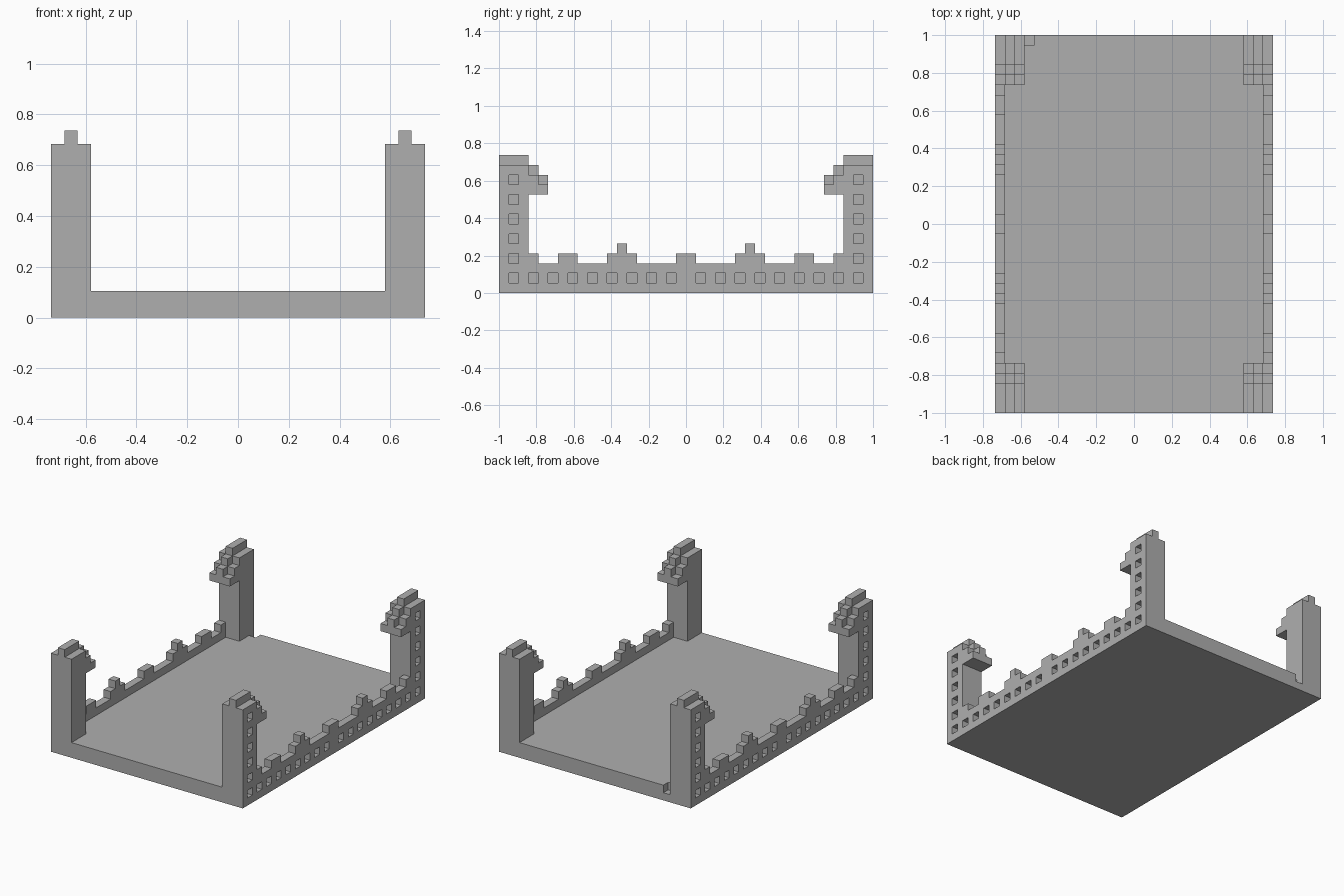
import bpy
from math import radians

cube = bpy.data.objects.get("Cube")
if cube:
    bpy.data.objects.remove(cube, do_unlink=True)

U = 2 / 38  # one block; all dimensions below are in blocks

stone = bpy.data.materials.new("grey_stone")
stone.use_nodes = True
stone.diffuse_color = (0.43, 0.43, 0.43, 1)
stone.node_tree.nodes["Principled BSDF"].inputs["Base Color"].default_value = stone.diffuse_color


def link(name, mesh):
    obj = bpy.data.objects.new(name, mesh)
    bpy.context.collection.objects.link(obj)
    mesh.materials.clear()
    mesh.materials.append(stone)
    return obj


def slab(name, loops, x):
    """One-block-thick plate centred on x, from (y, z) loops; inner loops become holes."""
    curve = bpy.data.curves.new(name + "_profile", "CURVE")
    curve.dimensions = "2D"
    curve.fill_mode = "BOTH"
    curve.extrude = U / 2
    for loop in loops:
        spline = curve.splines.new("POLY")
        spline.points.add(len(loop) - 1)
        for point, (y, z) in zip(spline.points, loop):
            point.co = (y * U, z * U, 0, 1)
        spline.use_cyclic_u = True
    helper = bpy.data.objects.new(name + "_profile", curve)
    bpy.context.collection.objects.link(helper)
    bpy.context.view_layer.update()
    mesh = bpy.data.meshes.new_from_object(
        helper.evaluated_get(bpy.context.evaluated_depsgraph_get()))
    bpy.data.objects.remove(helper, do_unlink=True)
    for face in mesh.polygons:
        face.use_smooth = False
    obj = link(name, mesh)
    obj.rotation_euler = (radians(90), 0, radians(90))
    obj.location.x = x * U
    return obj


def box(name, low, high):
    xs, ys, zs = [(a * U, b * U) for a, b in zip(low, high)]
    verts = [(x, y, z) for x in xs for y in ys for z in zs]
    faces = [(0, 1, 3, 2), (4, 6, 7, 5), (0, 4, 5, 1),
             (2, 3, 7, 6), (0, 2, 6, 4), (1, 5, 7, 3)]
    mesh = bpy.data.meshes.new(name)
    mesh.from_pydata(verts, [], faces)
    return link(name, mesh)


def window(y, z):
    return [(y - .5, z - .5), (y + .5, z - .5), (y + .5, z + .5), (y - .5, z + .5)]


def tower_head(top):
    """Stepped top and overhang of a tower, from the outer edge inward."""
    return [(19, top), (16, top), (16, top - 1), (15, top - 1), (15, top - 2),
            (14, top - 2), (14, 10), (16, 10)]


# Floor with one block missing from the rear edge
floor = box("floor", (-13, -19, 0), (13, 19, 2))
cutter = box("notch_cutter", (-11, 18, 1), (-10, 20, 3))
cutter.hide_render = True
notch = floor.modifiers.new("notch", "BOOLEAN")
notch.operation = "DIFFERENCE"
notch.solver = "EXACT"
notch.object = cutter
bpy.context.view_layer.update()
floor.data = bpy.data.meshes.new_from_object(
    floor.evaluated_get(bpy.context.evaluated_depsgraph_get()))
floor.modifiers.clear()
bpy.data.objects.remove(cutter, do_unlink=True)

# Side wall outline: tower face, then broken battlements towards the middle
half = [(19, 0)] + tower_head(13) + [
    (16, 4), (15, 4), (15, 3), (13, 3), (13, 4), (11, 4), (11, 3), (8, 3), (8, 4),
    (7, 4), (7, 5), (6, 5), (6, 4), (5, 4), (5, 3), (1, 3), (1, 4)]
outline = half + [(-y, z) for y, z in reversed(half)]

# Window recesses: a row along the wall and a stack up each tower
windows = []
for s in (-1, 1):
    windows += [window(s * (1.5 + 2 * i), 1.5) for i in range(9)]
    windows += [window(s * 17.5, 3.5 + 2 * i) for i in range(5)]

for side, sx in (("left", 1), ("right", -1)):
    slab(side + "_wall", [outline] + windows, sx * 13.5)
    for end, sy in (("front", -1), ("back", 1)):
        # Tower core: tall middle ridge and lower inner column
        for part, x, top in (("ridge", 12.5, 14), ("inner_column", 11.5, 13)):
            profile = [(19, 2)] + tower_head(top) + [(16, 2)]
            slab(f"{end}_{side}_tower_{part}",
                 [[(sy * y, z) for y, z in profile]], sx * x)
